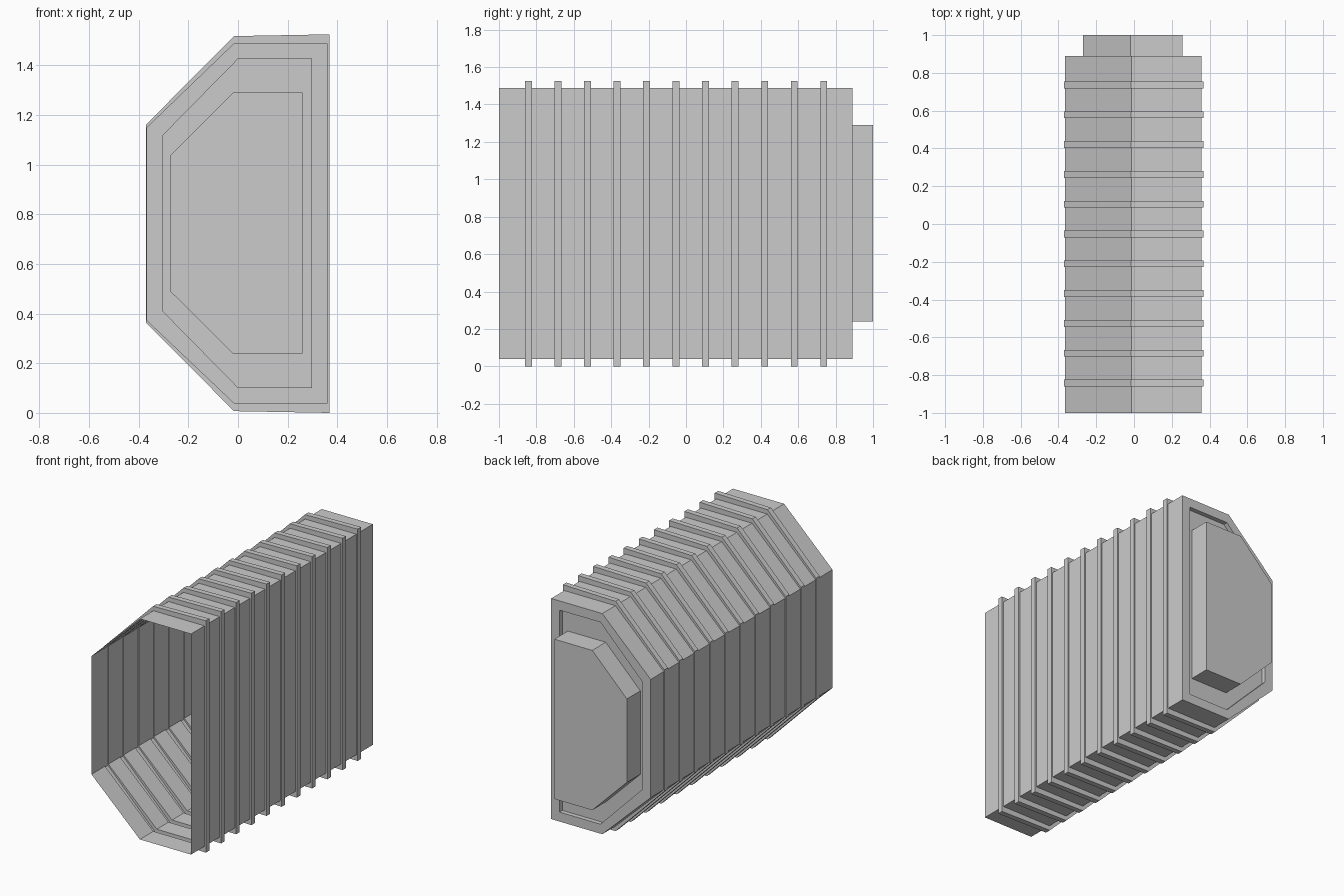
import bpy, bmesh

if "Cube" in bpy.data.objects:
    bpy.data.objects.remove(bpy.data.objects["Cube"])

# Half-octagon sections (x, z), from the top right corner round to the bottom right
SHELL = [(0.358, 1.489), (-0.014, 1.489), (-0.366, 1.150),
         (-0.366, 0.372), (-0.014, 0.038), (0.358, 0.038)]
RIB = [(0.368, 1.525), (-0.016, 1.518), (-0.370, 1.162),
       (-0.370, 0.363), (-0.016, 0.007), (0.368, 0.0)]
RECESS = [(0.298, 1.428), (0.0, 1.428), (-0.305, 1.118),
          (-0.305, 0.410), (0.0, 0.100), (0.298, 0.100)]
PLUG = [(0.258, 1.290), (-0.018, 1.290), (-0.270, 1.038),
        (-0.270, 0.489), (-0.018, 0.239), (0.258, 0.239)]

RIB_COUNT, FIRST_RIB, RIB_STEP, RIB_HALF = 11, -0.842, 0.1578, 0.018


def skin_sections(name, sections):
    """Skin a chain of (profile, y) sections and close the last one."""
    bm = bmesh.new()
    rings = [[bm.verts.new((x, y, z)) for x, z in profile] for profile, y in sections]
    for a, b in zip(rings, rings[1:]):
        for i in range(len(a)):
            j = (i + 1) % len(a)
            bm.faces.new((a[i], b[i], b[j], a[j]))
    bm.faces.new(rings[-1][::-1])
    mesh = bpy.data.meshes.new(name)
    bm.to_mesh(mesh)
    bm.free()
    obj = bpy.data.objects.new(name, mesh)
    bpy.context.collection.objects.link(obj)
    return obj


# Open front end, then the raised ribs
sections = [(SHELL, -1.0)]
for k in range(RIB_COUNT):
    y = FIRST_RIB + k * RIB_STEP
    sections += [(SHELL, y - RIB_HALF), (RIB, y - RIB_HALF),
                 (RIB, y + RIB_HALF), (SHELL, y + RIB_HALF)]

# Back end: rim, shallow recess and projecting plug
sections += [(SHELL, 0.89), (RECESS, 0.89), (RECESS, 0.86), (PLUG, 0.86), (PLUG, 1.0)]

skin_sections("ribbed_casing", sections)
